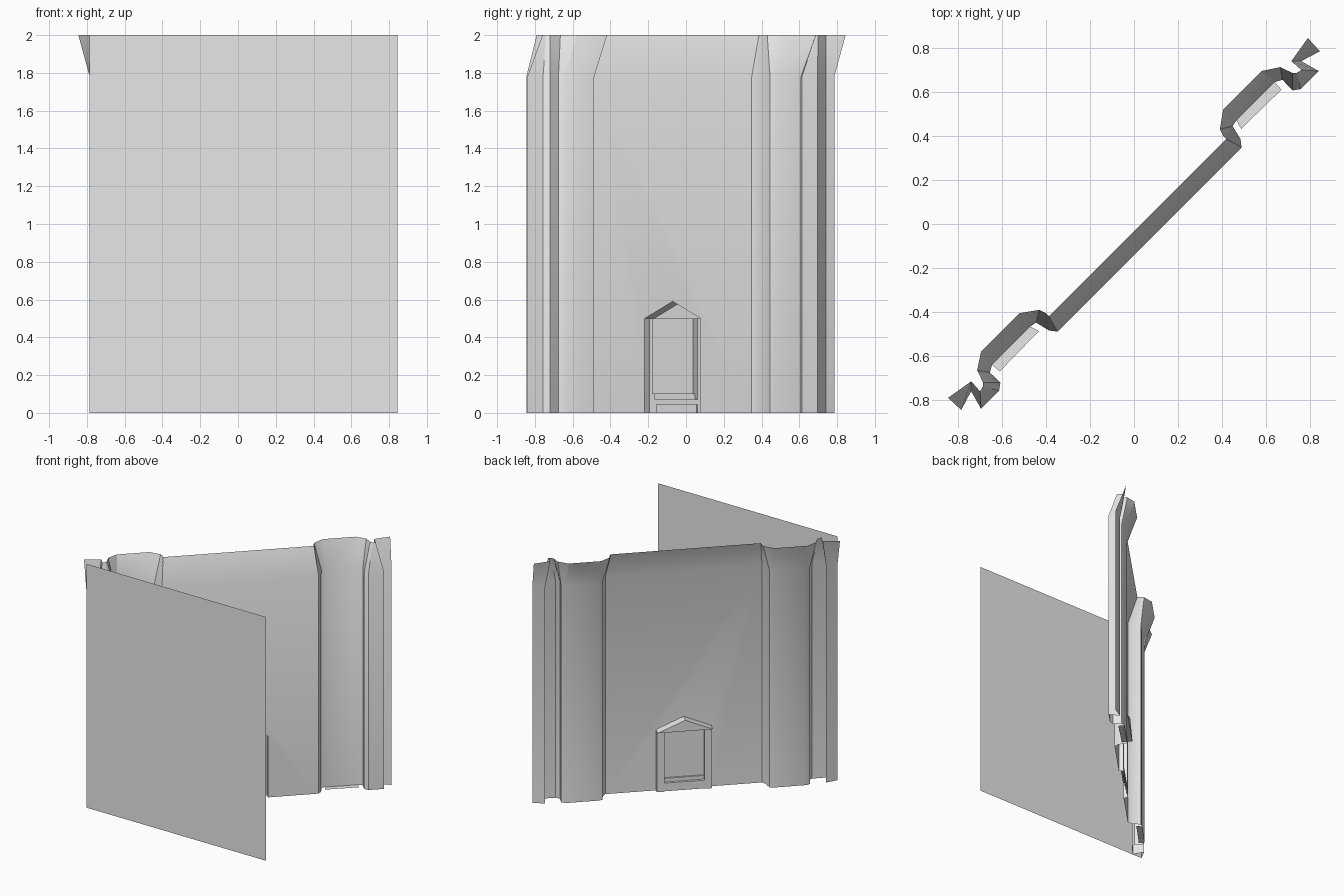
import bpy, bmesh, math
from mathutils import Vector

if "Cube" in bpy.data.objects:
    bpy.data.objects.remove(bpy.data.objects["Cube"], do_unlink=True)

grey = bpy.data.materials.new("plain_grey")
grey.use_nodes = True
grey.diffuse_color = (0.8, 0.8, 0.8, 1)
grey.node_tree.nodes["Principled BSDF"].inputs["Base Color"].default_value = (0.8, 0.8, 0.8, 1)

R = math.sqrt(0.5)
WALL = 0.1        # distance of the wall face from the diagonal through the centre
BEND = 1.78       # height where the wall starts to lean back
TOP = 2.0


def build(name, faces):
    """Make an object from a list of faces, each a list of points."""
    bm = bmesh.new()
    for pts in faces:
        bm.faces.new([bm.verts.new(p) for p in pts])
    bmesh.ops.remove_doubles(bm, verts=bm.verts, dist=0.0005)
    bmesh.ops.recalc_face_normals(bm, faces=bm.faces)
    mesh = bpy.data.meshes.new(name)
    bm.to_mesh(mesh)
    bm.free()
    mesh.materials.append(grey)
    obj = bpy.data.objects.new(name, mesh)
    bpy.context.collection.objects.link(obj)
    bpy.ops.object.select_all(action='DESELECT')
    obj.select_set(True)
    bpy.context.view_layer.objects.active = obj
    bpy.ops.object.shade_smooth_by_angle(angle=math.radians(30))
    return obj


def on_wall(u, depth, z):
    """Point at u along the wall, sunk by depth behind its face."""
    v = WALL - depth
    return Vector(((u + v) * R, (u - v) * R, z))


def mirrored(path):
    """Full plan path: the given half and its mirror across the diagonal."""
    return [(-y, -x) for x, y in reversed(path)] + path


# Plan of the wall foot and of its leaning top edge, from the flat bay outward
foot = mirrored([(.489, .348), (.484, .386), (.448, .445), (.466, .472),
                 (.64, .645), (.675, .655), (.72, .607), (.757, .613),
                 (.84, .695), (.76, .74), (.845, .785)])
crest = mirrored([(.42, .386), (.405, .4), (.39, .43), (.405, .52),
                  (.58, .695), (.665, .713), (.72, .686), (.74, .687),
                  (.76, .70), (.715, .74), (.79, .845)])

# Doorway outline
HALF, EAVE, APEX = 0.209, 0.5, 0.59
outline = [(-HALF, 0), (-HALF, EAVE), (0, APEX), (HALF, EAVE), (HALF, 0)]

# Wall
faces = []
middle = len(foot) // 2 - 1
for i in range(len(foot) - 1):
    a, b = foot[i], foot[i + 1]
    c, d = crest[i], crest[i + 1]
    if i == middle:
        faces.append([(*a, 0)] + [on_wall(u, 0, z) for u, z in outline]
                     + [(*b, 0), (*b, BEND), (*a, BEND)])
    else:
        faces.append([(*a, 0), (*b, 0), (*b, BEND), (*a, BEND)])
    faces.append([(*a, BEND), (*b, BEND), (*d, TOP), (*c, TOP)])
build("wall", faces)

# Doorway recess: shallow jambs below a deeper gable
JAMB, GABLE, DOOR = 0.035, 0.07, 0.152
faces = []
for s in (-1, 1):
    h, d = s * HALF, s * DOOR
    faces.append([on_wall(h, 0, 0), on_wall(h, JAMB, 0),
                  on_wall(h, JAMB, EAVE), on_wall(h, 0, EAVE)])
    faces.append([on_wall(h, JAMB, 0), on_wall(d, JAMB, 0),
                  on_wall(d, JAMB, EAVE), on_wall(h, JAMB, EAVE)])
    faces.append([on_wall(h, 0, EAVE), on_wall(0, 0, APEX),
                  on_wall(0, GABLE, APEX), on_wall(h, GABLE, EAVE)])
faces.append([on_wall(-HALF, GABLE, EAVE), on_wall(HALF, GABLE, EAVE),
              on_wall(0, GABLE, APEX)])
faces.append([on_wall(-HALF, JAMB, EAVE), on_wall(HALF, JAMB, EAVE),
              on_wall(HALF, GABLE, EAVE), on_wall(-HALF, GABLE, EAVE)])
build("doorway_recess", faces)

# Door panel with two sills: bands of bottom, top and depth
bands = [(0, .045, .028), (.045, .07, JAMB), (.07, .1, .015), (.1, EAVE, .002)]
faces = []
previous = JAMB
for low, high, depth in bands:
    faces.append([on_wall(-DOOR, depth, low), on_wall(DOOR, depth, low),
                  on_wall(DOOR, depth, high), on_wall(-DOOR, depth, high)])
    if low > 0:
        faces.append([on_wall(-DOOR, previous, low), on_wall(DOOR, previous, low),
                      on_wall(DOOR, depth, low), on_wall(-DOOR, depth, low)])
    if depth < JAMB:
        for u in (-DOOR, DOOR):
            faces.append([on_wall(u, depth, low), on_wall(u, JAMB, low),
                          on_wall(u, JAMB, high), on_wall(u, depth, high)])
    previous = depth
faces.append([on_wall(-DOOR, previous, EAVE), on_wall(DOOR, previous, EAVE),
              on_wall(DOOR, JAMB, EAVE), on_wall(-DOOR, JAMB, EAVE)])
build("door_panel", faces)

# Floor strips at the foot of the two niches
strip = [(.466, .472), (.64, .645), (.67, .61), (.487, .432)]
build("left_niche_floor", [[(x, y, 0) for x, y in strip]])
build("right_niche_floor", [[(-y, -x, 0) for x, y in strip]])

# Flat panel across the front
build("front_panel", [[(-.785, -.845, 0), (.845, -.845, 0),
                       (.845, -.845, TOP), (-.785, -.845, TOP)]])
